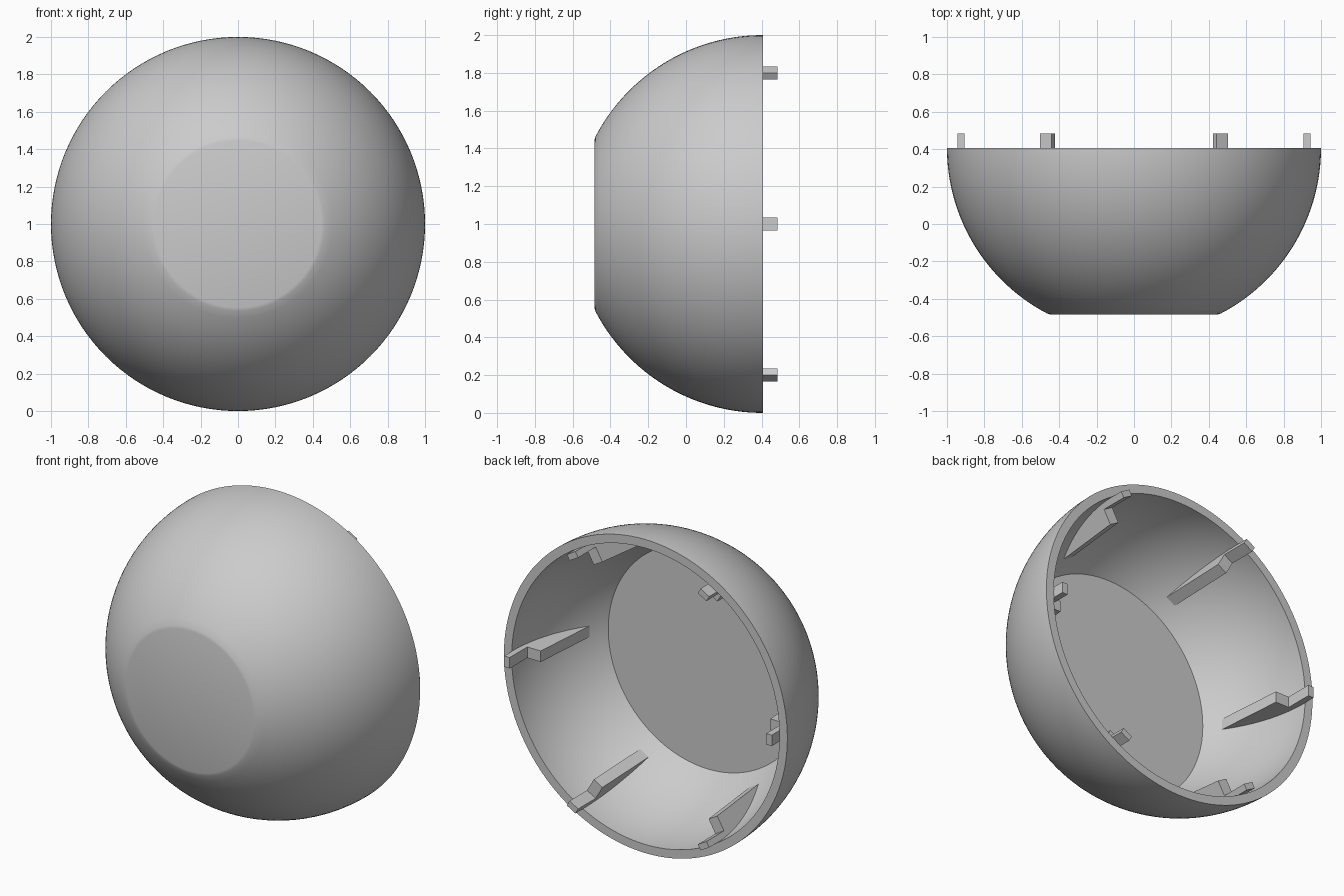
import bpy, bmesh
from math import sin, cos, pi, sqrt, radians
from mathutils import Matrix, Vector

if "Cube" in bpy.data.objects:
    bpy.data.objects.remove(bpy.data.objects["Cube"])

RIM_Y, OUTER_R, INNER_R = 0.407, 1.0, 0.945
CENTRE = Vector((0, RIM_Y, 1))

grey = bpy.data.materials.new("plain grey")
grey.use_nodes = True
colour = (0.6, 0.6, 0.6, 1)
grey.diffuse_color = colour
grey.node_tree.nodes["Principled BSDF"].inputs["Base Color"].default_value = colour


def finish(bm, name, smooth):
    bmesh.ops.recalc_face_normals(bm, faces=bm.faces)
    mesh = bpy.data.meshes.new(name)
    bm.to_mesh(mesh)
    bm.free()
    obj = bpy.data.objects.new(name, mesh)
    bpy.context.collection.objects.link(obj)
    mesh.materials.append(grey)
    if smooth:
        bpy.ops.object.select_all(action='DESELECT')
        obj.select_set(True)
        bpy.context.view_layer.objects.active = obj
        bpy.ops.object.shade_smooth_by_angle(angle=radians(35))
    return obj


def arc(radius, start, end, steps):
    """Points (radius from axis, depth behind rim) on a sphere wall."""
    depths = [start + (end - start) * i / steps for i in range(steps + 1)]
    return [(sqrt(radius ** 2 - d ** 2), d) for d in depths]


# Hollow dome: one profile turned around the y axis, flat front and floor
profile = [(0, 0.891), (0.446, 0.891)]
profile += arc(OUTER_R, 0.886, 0, 40)
profile += arc(INNER_R, 0, 0.63, 28)
profile += [(0, 0.63)]
bm = bmesh.new()
verts = [bm.verts.new(CENTRE + Vector((r, -d, 0))) for r, d in profile]
edges = [bm.edges.new(pair) for pair in zip(verts, verts[1:])]
bmesh.ops.spin(bm, geom=verts + edges, cent=CENTRE, axis=(0, 1, 0),
               angle=2 * pi, steps=128, use_merge=True)
bmesh.ops.remove_doubles(bm, verts=bm.verts, dist=0.0001)
finish(bm, "dome_shell", True)

# Six locating ribs: a fin along the inner wall, a notch, and a peg past the rim
rib = [(0.905, -0.077), (0.944, -0.077), (0.944, 0.03)]
rib += arc(0.955, 0.06, 0.54, 10)
rib += [(0.775, 0.54), (0.81, 0.1), (0.905, 0.1)]
HALF_WIDTH = 0.035
for i in range(6):
    bm = bmesh.new()
    face = bm.faces.new([bm.verts.new((r, -d, -HALF_WIDTH)) for r, d in rib])
    side = bmesh.ops.extrude_face_region(bm, geom=[face])["geom"]
    bmesh.ops.translate(bm, vec=(0, 0, 2 * HALF_WIDTH),
                        verts=[v for v in side if isinstance(v, bmesh.types.BMVert)])
    turn = Matrix.Translation(CENTRE) @ Matrix.Rotation(i * pi / 3, 4, 'Y')
    bmesh.ops.transform(bm, matrix=turn, verts=bm.verts)
    finish(bm, f"locating_rib_{i + 1}", False)
